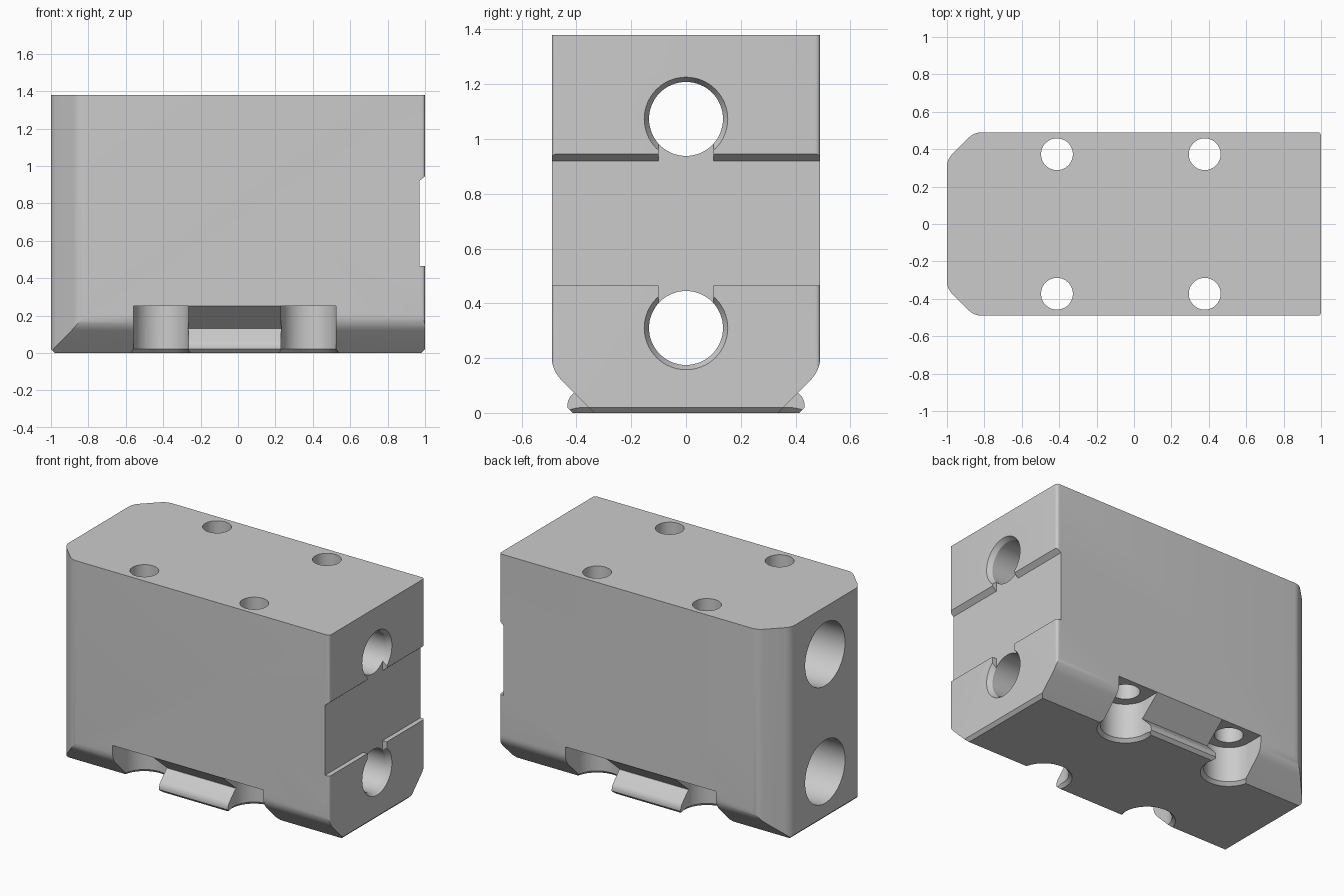
import bpy, bmesh, math
from mathutils import Vector

cube = bpy.data.objects.get("Cube")
if cube:
    bpy.data.objects.remove(cube, do_unlink=True)

grey = bpy.data.materials.new("light_grey")
grey.use_nodes = True
colour = (0.6, 0.6, 0.6, 1)
grey.diffuse_color = colour
grey.node_tree.nodes["Principled BSDF"].inputs["Base Color"].default_value = colour


def rounded(points):
    """Soften each (a, b, cut) corner with a short curve; a cut of 0 stays sharp."""
    out = []
    for i, (a, b, cut) in enumerate(points):
        p = Vector((a, b))
        if not cut:
            out.append(p)
            continue
        start = p + (Vector(points[i - 1][:2]) - p).normalized() * cut
        end = p + (Vector(points[(i + 1) % len(points)][:2]) - p).normalized() * cut
        for k in range(7):
            t = k / 6
            out.append(start * (1 - t) ** 2 + p * 2 * t * (1 - t) + end * t * t)
    return out


def prism(name, points, axis, lo, hi):
    """Extrude a profile along an axis."""
    place = {"x": lambda p, h: (h, p[0], p[1]),
             "y": lambda p, h: (p[0], h, p[1]),
             "z": lambda p, h: (p[0], p[1], h)}[axis]
    bm = bmesh.new()
    rings = [[bm.verts.new(place(p, h)) for p in points] for h in (lo, hi)]
    n = len(points)
    for ring in rings:
        bm.faces.new(ring)
    for i in range(n):
        j = (i + 1) % n
        bm.faces.new((rings[0][i], rings[0][j], rings[1][j], rings[1][i]))
    bmesh.ops.recalc_face_normals(bm, faces=bm.faces)
    mesh = bpy.data.meshes.new(name)
    bm.to_mesh(mesh)
    bm.free()
    obj = bpy.data.objects.new(name, mesh)
    bpy.context.collection.objects.link(obj)
    obj.data.materials.append(grey)
    return obj


def rod(name, axis, a, b, lo, hi, r_lo, r_hi=None, sides=64):
    """Cylinder or cone along an axis, centred on (a, b)."""
    ring = [(a + r_lo * math.cos(math.tau * i / sides),
             b + r_lo * math.sin(math.tau * i / sides)) for i in range(sides)]
    obj = prism(name, ring, axis, lo, hi)
    if r_hi is not None:
        k = r_hi / r_lo
        u, v = {"x": (1, 2), "z": (0, 1)}[axis]
        for vert in obj.data.vertices[sides:]:
            vert.co[u] = a + (vert.co[u] - a) * k
            vert.co[v] = b + (vert.co[v] - b) * k
    return obj


def box(name, x, y, z):
    return prism(name, [(x[0], y[0]), (x[1], y[0]), (x[1], y[1]), (x[0], y[1])], "z", *z)


def combine(target, tool, operation="DIFFERENCE"):
    """Apply a boolean and discard the tool."""
    mod = target.modifiers.new("combine", "BOOLEAN")
    mod.operation, mod.object, mod.solver = operation, tool, "EXACT"
    bpy.context.view_layer.objects.active = target
    bpy.ops.object.modifier_apply(modifier=mod.name)
    bpy.data.objects.remove(tool, do_unlink=True)


# Block: plan outline, end outline and front outline intersected
block = prism("bearing_block", rounded([
    (-1, -.345, .04), (-.855, -.49, .04), (1, -.49, .02),
    (1, .49, .02), (-.855, .49, .04), (-1, .345, .04)]), "z", 0, 1.38)
combine(block, prism("end_outline", rounded([
    (-.335, 0, 0), (.335, 0, 0), (.49, .155, .05), (.49, 1.5, 0),
    (-.49, 1.5, 0), (-.49, .155, .05)]), "x", -1.1, 1.1), "INTERSECT")
combine(block, prism("front_outline", [
    (-1.05, .07), (-.98, 0), (-.98, -.1), (.98, -.1), (.98, 0), (1, .02), (1.1, .02),
    (1.1, .465), (.97, .465), (.97, .92), (1, .945), (1.1, .945), (1.1, 1.5),
    (-1.05, 1.5)], "y", -1, 1), "INTERSECT")

# Two stepped bores along the length, with countersunk small ends
for z in (.31, 1.073):
    combine(block, rod("large_bore", "x", 0, z, -1.1, .8, .205))
    combine(block, rod("small_bore", "x", 0, z, .7, 1.1, .135))
    combine(block, rod("countersink", "x", 0, z, .97, 1.03, .135, .17))
# Shallow key joining the end recess to the bores
combine(block, box("end_key", (.97, 1.1), (-.1, .1), (.36, 1.02)))

# Grooves and lips along both lower sides
for s in (-1, 1):
    groove = [(s * .35, .13), (s * .49, .25), (s * .6, .25), (s * .6, -.1), (s * .35, -.1)]
    combine(block, prism("groove", groove, "x", -.41, .375))
    lip = rounded([(s * .3, 0, 0), (s * .413, 0, 0), (s * .433, .02, 0),
                   (s * .433, .05, .025), (s * .353, .13, 0), (s * .3, .13, 0)])
    combine(block, prism("lip", lip, "x", -.41, .375), "UNION")

# Screw holes with open-sided head pockets
for x in (-.412, .378):
    for s in (-1, 1):
        y = s * .373
        ys = sorted((y, s * .7))
        combine(block, box("pocket_mouth", (x - .147, x + .147), ys, (-.1, .25)))
        combine(block, rod("head_pocket", "z", x, y, -.1, .25, .147))
        combine(block, rod("pocket_chamfer", "z", x, y, -.02, .02, .187, .147))
        combine(block, rod("screw_hole", "z", x, y, .2, 1.5, .085))

bpy.ops.object.select_all(action="DESELECT")
block.select_set(True)
bpy.context.view_layer.objects.active = block
bpy.ops.object.shade_smooth_by_angle(angle=math.radians(25))
